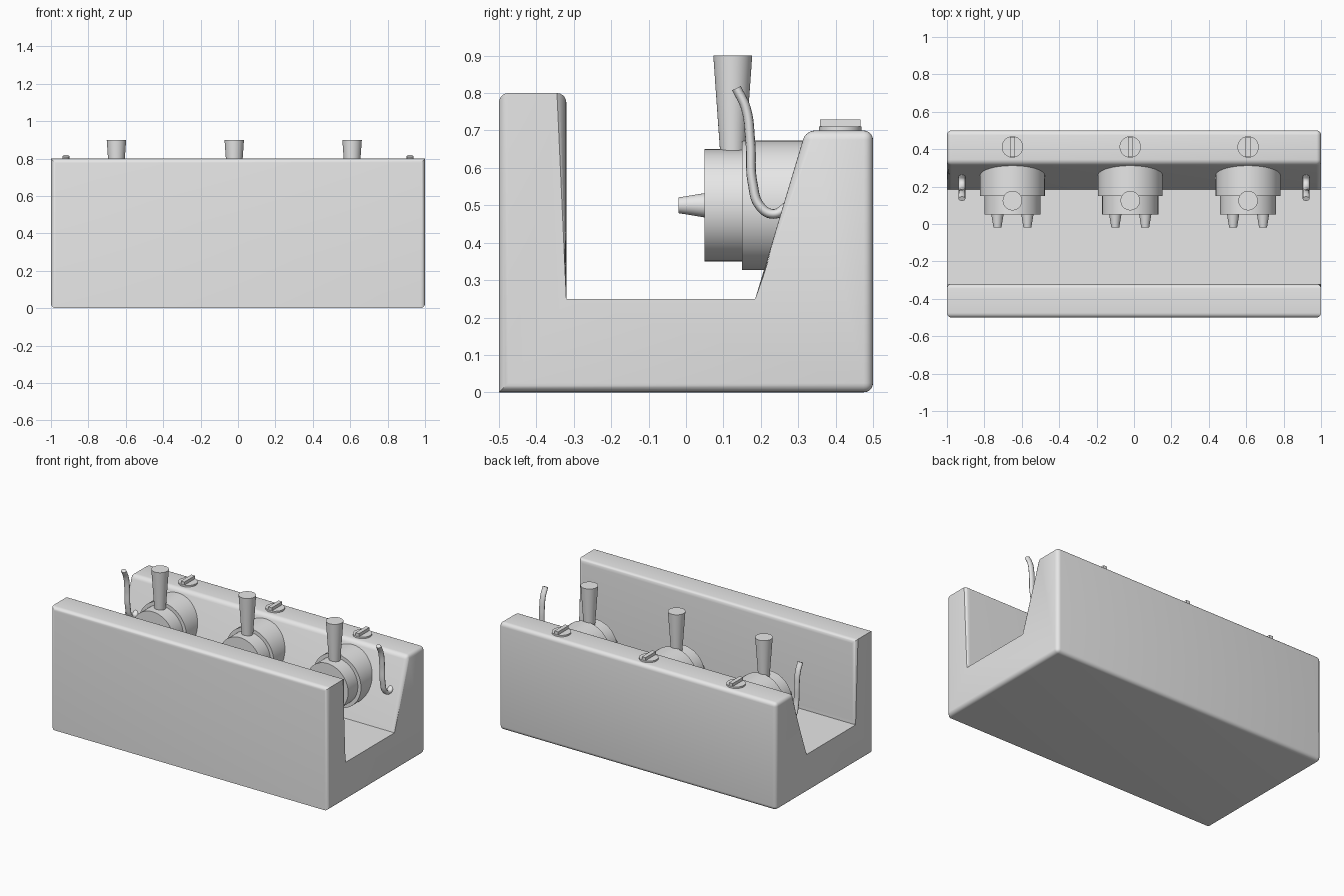
import bpy, bmesh, math
from mathutils import Vector

cube = bpy.data.objects.get("Cube")
if cube:
    bpy.data.objects.remove(cube, do_unlink=True)

grey = bpy.data.materials.new("light_grey")
grey.use_nodes = True
grey.diffuse_color = (0.8, 0.8, 0.8, 1)
grey.node_tree.nodes["Principled BSDF"].inputs["Base Color"].default_value = (0.8, 0.8, 0.8, 1)


def finish(ob, name):
    ob.name = name
    ob.data.materials.append(grey)
    if ob.type == "MESH":
        bpy.ops.object.select_all(action="DESELECT")
        ob.select_set(True)
        bpy.context.view_layer.objects.active = ob
        bpy.ops.object.shade_smooth_by_angle(angle=math.radians(35))
    return ob


def cone(name, start, end, r1, r2, sides=48):
    """Tapered cylinder running from start to end."""
    a, b = Vector(start), Vector(end)
    bpy.ops.mesh.primitive_cone_add(vertices=sides, radius1=r1, radius2=r2,
                                    depth=(b - a).length, location=(a + b) / 2)
    ob = bpy.context.object
    ob.rotation_euler = (b - a).to_track_quat("Z", "Y").to_euler()
    return finish(ob, name)


# Body: side profile (y, z) extruded across the width
profile = [(-0.5, 0), (0.5, 0), (0.5, 0.7), (0.32, 0.7),
           (0.185, 0.25), (-0.32, 0.25), (-0.32, 0.8), (-0.5, 0.8)]
bm = bmesh.new()
ends = [[bm.verts.new((x, y, z)) for y, z in profile] for x in (-1, 1)]
bm.faces.new(ends[0])
bm.faces.new(ends[1])
count = len(profile)
sharp = []
for i in range(count):
    j = (i + 1) % count
    bm.faces.new((ends[0][i], ends[0][j], ends[1][j], ends[1][i]))
bmesh.ops.recalc_face_normals(bm, faces=bm.faces)
# Front base edge, valley, floor ends and front wall top ends stay crisp
for end in ends:
    sharp += [bm.edges.get((end[4], end[5])), bm.edges.get((end[6], end[7]))]
for i in (0, 4):
    sharp.append(bm.edges.get((ends[0][i], ends[1][i])))
bmesh.ops.bevel(bm, geom=[e for e in bm.edges if e not in sharp], offset=0.025,
                segments=5, profile=0.5, affect="EDGES", clamp_overlap=True)
mesh = bpy.data.meshes.new("body")
bm.to_mesh(mesh)
bm.free()
body = bpy.data.objects.new("body", mesh)
bpy.context.collection.objects.link(body)
finish(body, "body")

# Three brewing groups, each with handle, spouts and a control knob
for n, x in enumerate((-0.65, -0.02, 0.61), 1):
    cone(f"group_head_{n}", (x, 0.15, 0.5), (x, 0.34, 0.5), 0.173, 0.173, 64)
    cone(f"filter_holder_{n}", (x, 0.05, 0.5), (x, 0.16, 0.5), 0.15, 0.15, 64)
    cone(f"handle_{n}", (x, 0.125, 0.63), (x, 0.125, 0.9), 0.033, 0.052)
    for side in (-1, 1):
        cone(f"spout_{n}_{'left' if side > 0 else 'right'}",
             (x + side * 0.08, 0.06, 0.5), (x + side * 0.08, -0.02, 0.5), 0.034, 0.021, 32)
    cone(f"knob_base_{n}", (x, 0.412, 0.69), (x, 0.412, 0.71), 0.057, 0.057)
    bpy.ops.mesh.primitive_cube_add(size=1, location=(x, 0.412, 0.719))
    bar = bpy.context.object
    bar.scale = (0.026, 0.108, 0.022)
    finish(bar, f"knob_grip_{n}")

# Curved steam wands at both ends
path = [(0.135, 0.813), (0.16, 0.76), (0.172, 0.67), (0.178, 0.56),
        (0.2, 0.495), (0.235, 0.477), (0.275, 0.5)]
for side, label in ((-1, "right"), (1, "left")):
    curve = bpy.data.curves.new("steam_wand", "CURVE")
    curve.dimensions = "3D"
    curve.bevel_depth = 0.013
    curve.bevel_resolution = 4
    curve.use_fill_caps = True
    spline = curve.splines.new("BEZIER")
    spline.bezier_points.add(len(path) - 1)
    for p, (y, z) in zip(spline.bezier_points, path):
        p.co = (0, y, z)
        p.handle_left_type = p.handle_right_type = "AUTO"
    wand = bpy.data.objects.new("steam_wand", curve)
    wand.location.x = side * 0.92
    wand.scale.x = 1.4
    bpy.context.collection.objects.link(wand)
    finish(wand, f"steam_wand_{label}")
